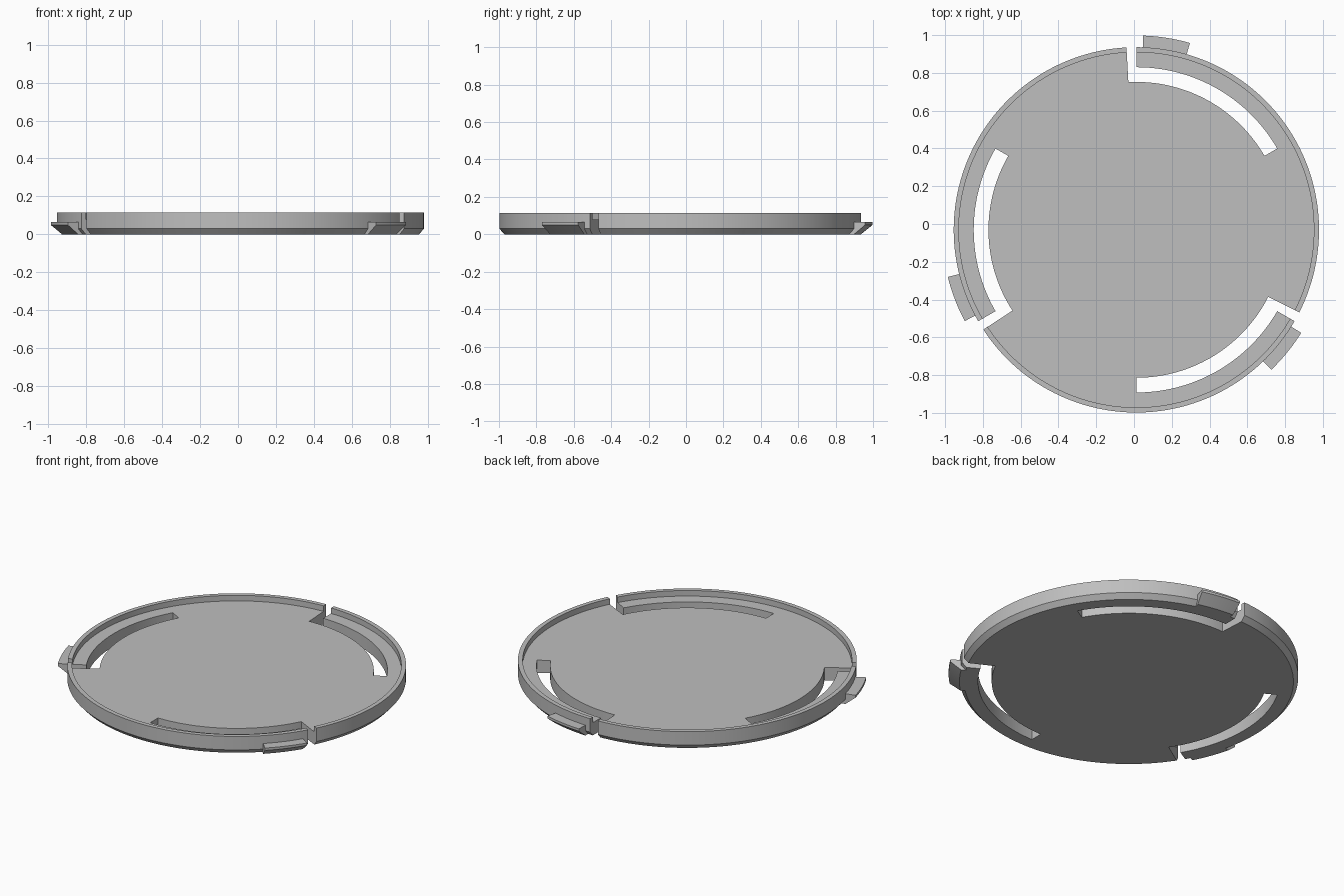
import bpy, bmesh
from math import radians, cos, sin, ceil

if "Cube" in bpy.data.objects:
    bpy.data.objects.remove(bpy.data.objects["Cube"], do_unlink=True)

CENTRE = (0.0125, -0.031)
RADIUS, WALL_INNER = 0.967, 0.94
HEIGHT, FLOOR_TOP, CHAMFER = 0.115, 0.08, 0.03
SLOT_INNER, SLOT_OUTER = 0.783, 0.861

grey = bpy.data.materials.new("plain grey")
grey.use_nodes = True
grey.diffuse_color = (0.52, 0.52, 0.52, 1)
grey.node_tree.nodes["Principled BSDF"].inputs["Base Color"].default_value = (0.52, 0.52, 0.52, 1)


def lathe(name, profile, start=0, end=360):
    """Sweep a (radius, z) profile about the lid axis between two angles in degrees."""
    full = end - start == 360
    steps = ceil((end - start) / 1.5)
    bm = bmesh.new()
    rings = []
    for i in range(steps + 1):
        a = radians(start + (end - start) * i / steps)
        rings.append([bm.verts.new((CENTRE[0] + r * cos(a), CENTRE[1] + r * sin(a), z))
                      for r, z in profile])
    n = len(profile)
    for a, b in zip(rings, rings[1:]):
        for j in range(n - 1 if full else n):
            k = (j + 1) % n
            bm.faces.new((a[j], b[j], b[k], a[k]))
    if not full:
        bm.faces.new(rings[0])
        bm.faces.new(rings[-1])
    bmesh.ops.remove_doubles(bm, verts=bm.verts, dist=1e-5)
    bmesh.ops.recalc_face_normals(bm, faces=bm.faces)
    mesh = bpy.data.meshes.new(name)
    bm.to_mesh(mesh)
    bm.free()
    mesh.materials.append(grey)
    ob = bpy.data.objects.new(name, mesh)
    bpy.context.collection.objects.link(ob)
    return ob


def activate(ob):
    bpy.ops.object.select_all(action='DESELECT')
    ob.select_set(True)
    bpy.context.view_layer.objects.active = ob


def cut(target, cutter):
    activate(target)
    mod = target.modifiers.new("cut", 'BOOLEAN')
    mod.operation, mod.solver, mod.object = 'DIFFERENCE', 'EXACT', cutter
    bpy.ops.object.modifier_apply(modifier=mod.name)
    bpy.data.objects.remove(cutter, do_unlink=True)


def block(inner, outer):
    return [(inner, -0.1), (outer, -0.1), (outer, 0.3), (inner, 0.3)]


# Shallow dish: floor, raised rim and chamfered lower edge
lid = lathe("lid_body", [(0, 0), (WALL_INNER, 0), (RADIUS, CHAMFER), (RADIUS, HEIGHT),
                         (WALL_INNER, HEIGHT), (WALL_INNER, FLOOR_TOP), (0, FLOOR_TOP)])

# Three spring arms: a curved slot plus a gap through the rim, with a catch on each arm
catch_profile = [(WALL_INNER, 0), (RADIUS, 0), (1.029, 0.05), (1.029, 0.065), (WALL_INNER + 0.01, 0.065)]
parts = [lid]
for i, turn in enumerate((0, 120, 240)):
    cut(lid, lathe("slot_cutter", block(SLOT_INNER, SLOT_OUTER), 30 + turn, 93.1 + turn))
    cut(lid, lathe("gap_cutter", block(SLOT_OUTER - 0.04, 1.1), 90 + turn, 93.1 + turn))
    parts.append(lathe(f"catch_{i + 1}", catch_profile, 74 + turn, 88 + turn))

for ob in parts:
    activate(ob)
    bpy.ops.object.shade_smooth_by_angle(angle=radians(25))
